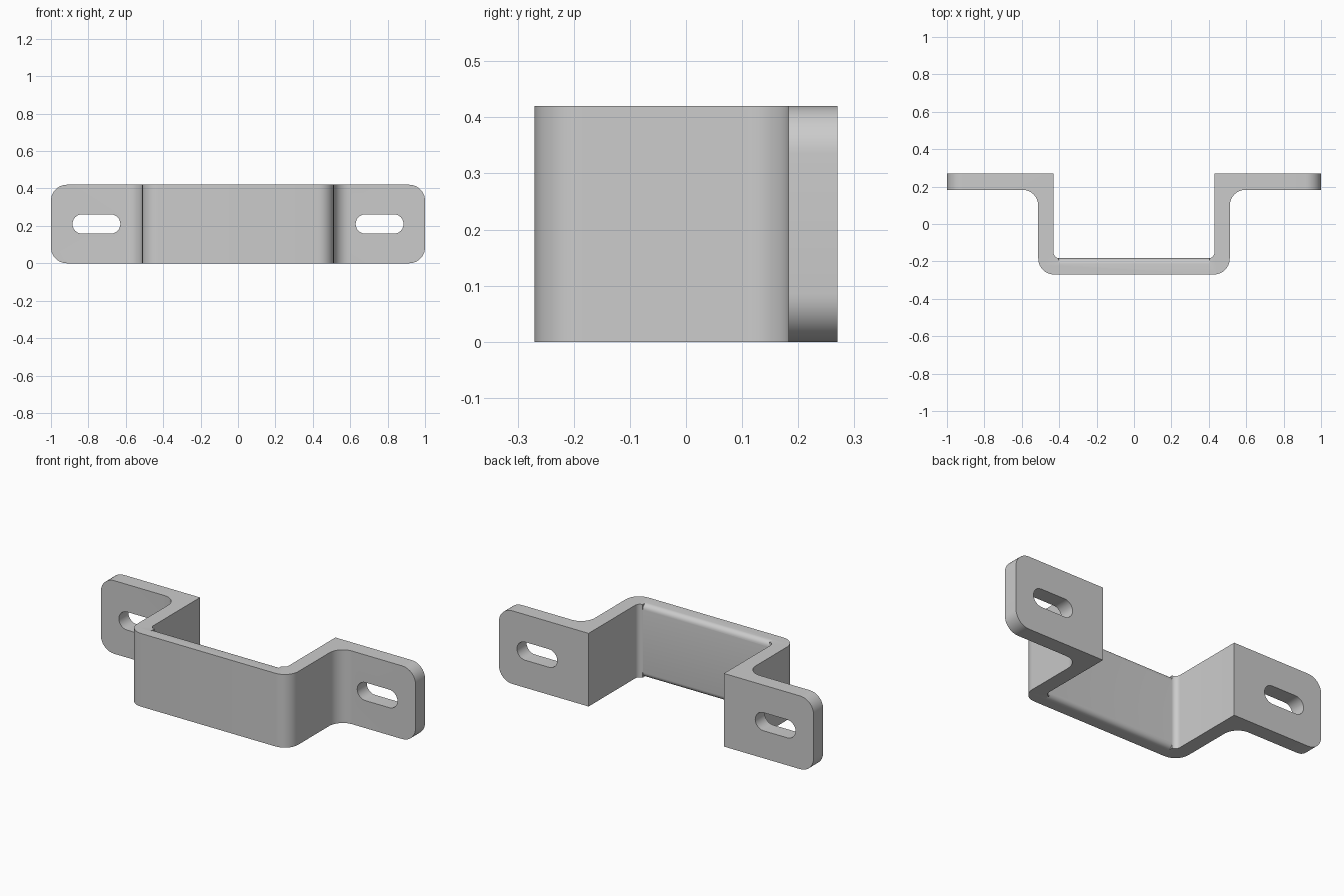
import bpy, bmesh
from math import sin, cos, pi, radians
from mathutils import Vector

if "Cube" in bpy.data.objects:
    bpy.data.objects.remove(bpy.data.objects["Cube"])

H = 0.42            # bracket height
Y = 0.27            # half depth
T = 0.087           # plate thickness
XI, XO = 0.43, 0.512  # inner and outer side of the legs


def arc(cx, cy, r, a0, a1, n=8):
    return [(cx + r * cos(radians(a0 + (a1 - a0) * i / n)),
             cy + r * sin(radians(a0 + (a1 - a0) * i / n))) for i in range(n + 1)]


def prism(name, points, direction):
    """Extrude a closed 3D outline along a direction."""
    bm = bmesh.new()
    face = bm.faces.new([bm.verts.new(p) for p in points])
    out = bmesh.ops.extrude_face_region(bm, geom=[face])
    bmesh.ops.translate(bm, vec=Vector(direction),
                        verts=[g for g in out["geom"] if isinstance(g, bmesh.types.BMVert)])
    bmesh.ops.recalc_face_normals(bm, faces=bm.faces)
    mesh = bpy.data.meshes.new(name)
    bm.to_mesh(mesh)
    bm.free()
    obj = bpy.data.objects.new(name, mesh)
    bpy.context.collection.objects.link(obj)
    return obj


# Hat-shaped strip: right half of the profile, mirrored to the left
R, RI = 0.085, 0.03
outer = (arc(XO - R, -Y + R, R, -90, 0)
         + arc(XO + R, Y - T - R, R, 180, 90)
         + [(1, Y - T)])
inner = [(1, Y), (XI, Y)] + arc(XI - RI, -Y + T + RI, RI, 0, -90)
half = outer + inner
profile = half + [(-x, y) for x, y in reversed(half)]
bracket = prism("bracket", [(x, y, 0) for x, y in profile], (0, 0, H))

# Rounded outer corners of the mounting flanges
bm = bmesh.new()
bm.from_mesh(bracket.data)
ends = [e for e in bm.edges
        if all(abs(v.co.x) > 0.99 for v in e.verts)
        and abs(e.verts[0].co.z - e.verts[1].co.z) < 0.01]
bmesh.ops.bevel(bm, geom=ends, offset=0.085, segments=10, profile=0.5, affect='EDGES')
bm.to_mesh(bracket.data)
bm.free()

# Screw slot cutters
cutters = []
for side in (-1, 1):
    slot = (arc(side * 0.757 + 0.076, H / 2, 0.052, -90, 90, 12)
            + arc(side * 0.757 - 0.076, H / 2, 0.052, 90, 270, 12))
    cutters.append(prism("slot_cutter", [(x, 0.1, z) for x, z in slot], (0, 0.3, 0)))

# Cutters rounding the inner top and bottom edges of the bridge
yb = -Y + T
for top in (True, False):
    pts = arc(yb - RI, H - RI, RI, 90, 0, 6) + [
        (yb + 0.02, H - RI), (yb + 0.02, H + 0.02), (yb - RI, H + 0.02)]
    pts = [(-0.403, y, z if top else H - z) for y, z in pts]
    cutters.append(prism("edge_cutter", pts, (0.806, 0, 0)))

bpy.context.view_layer.objects.active = bracket
bracket.select_set(True)
for c in cutters:
    m = bracket.modifiers.new("cut", 'BOOLEAN')
    m.operation, m.solver, m.object = 'DIFFERENCE', 'EXACT', c
    c.hide_render = True
    bpy.ops.object.modifier_apply(modifier=m.name)
    bpy.data.objects.remove(c)

bpy.ops.object.shade_smooth_by_angle(angle=radians(30))
